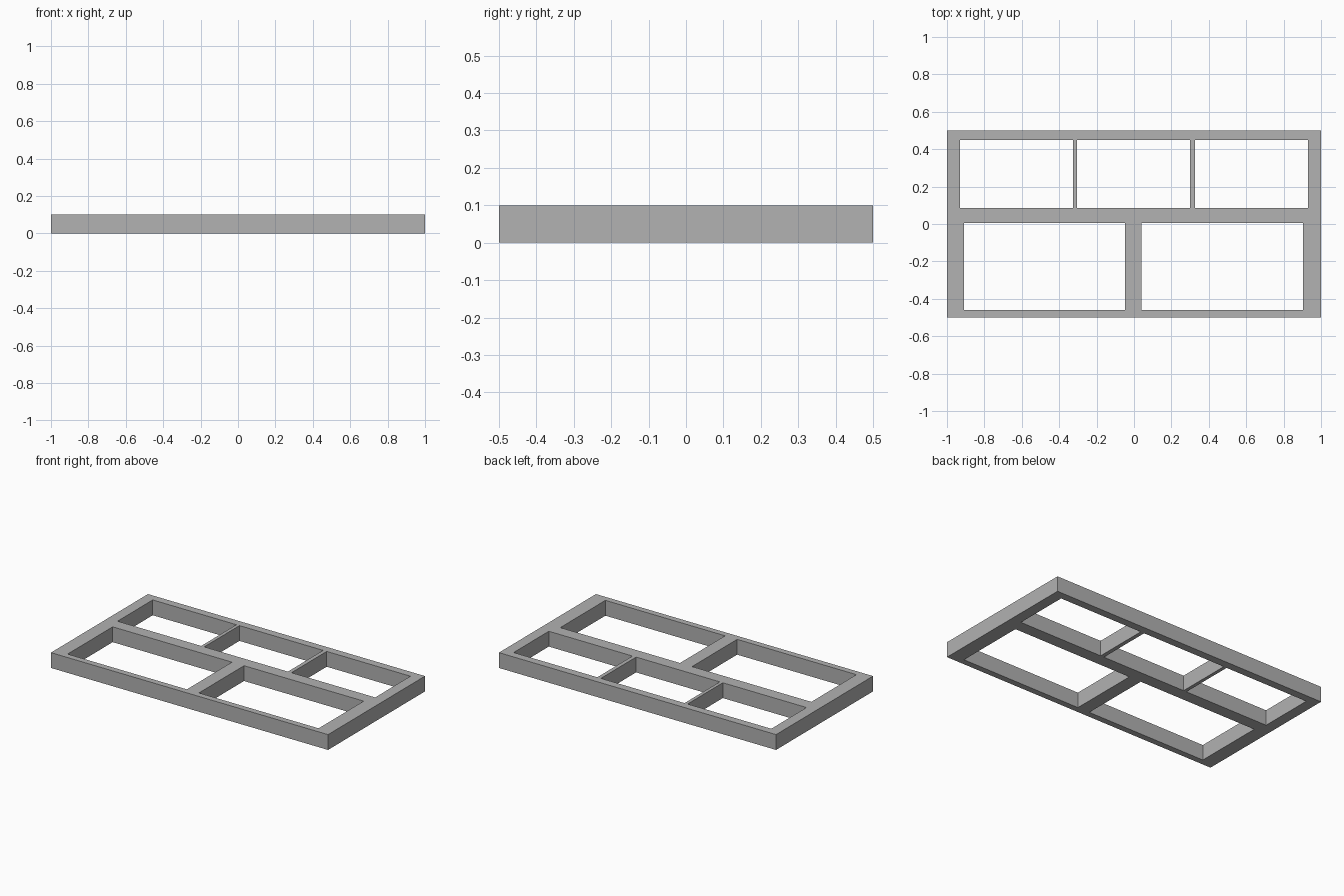
import bpy
import bmesh
from mathutils import Matrix, Vector

default = bpy.data.objects.get("Cube")
if default:
    bpy.data.objects.remove(default, do_unlink=True)

HEIGHT = 0.10

grey = bpy.data.materials.new("plain grey")
grey.use_nodes = True
colour = (0.445, 0.445, 0.445, 1.0)
grey.diffuse_color = colour
grey.node_tree.nodes["Principled BSDF"].inputs["Base Color"].default_value = colour


def boxes(name, rects, z0, z1):
    """One object made of upright boxes, each given as (x0, x1, y0, y1)."""
    bm = bmesh.new()
    for x0, x1, y0, y1 in rects:
        centre = Vector((x0 + x1, y0 + y1, z0 + z1)) / 2
        size = Matrix.Diagonal((x1 - x0, y1 - y0, z1 - z0, 1))
        bmesh.ops.create_cube(bm, size=1, matrix=Matrix.Translation(centre) @ size)
    mesh = bpy.data.meshes.new(name)
    bm.to_mesh(mesh)
    bm.free()
    mesh.materials.append(grey)
    obj = bpy.data.objects.new(name, mesh)
    bpy.context.collection.objects.link(obj)
    return obj


# Solid slab
frame = boxes("frame", [(-1, 1, -0.5, 0.5)], 0, HEIGHT)

# Three openings in the back row, two in the front row
back_row = [(x0, x1, 0.086, 0.449)
            for x0, x1 in ((-0.93, -0.326), (-0.304, 0.30), (0.326, 0.93))]
front_row = [(x0, x1, -0.46, 0.005)
             for x0, x1 in ((-0.908, -0.047), (0.04, 0.904))]
cutter = boxes("opening_cutter", back_row + front_row, -0.1, HEIGHT + 0.1)
cutter.hide_render = True
cutter.hide_set(True)

# Cut the openings, leaving the rails and dividers
cut = frame.modifiers.new("openings", 'BOOLEAN')
cut.operation = 'DIFFERENCE'
cut.solver = 'EXACT'
cut.object = cutter
bpy.context.view_layer.objects.active = frame
frame.select_set(True)
bpy.ops.object.modifier_apply(modifier=cut.name)
bpy.data.objects.remove(cutter, do_unlink=True)
